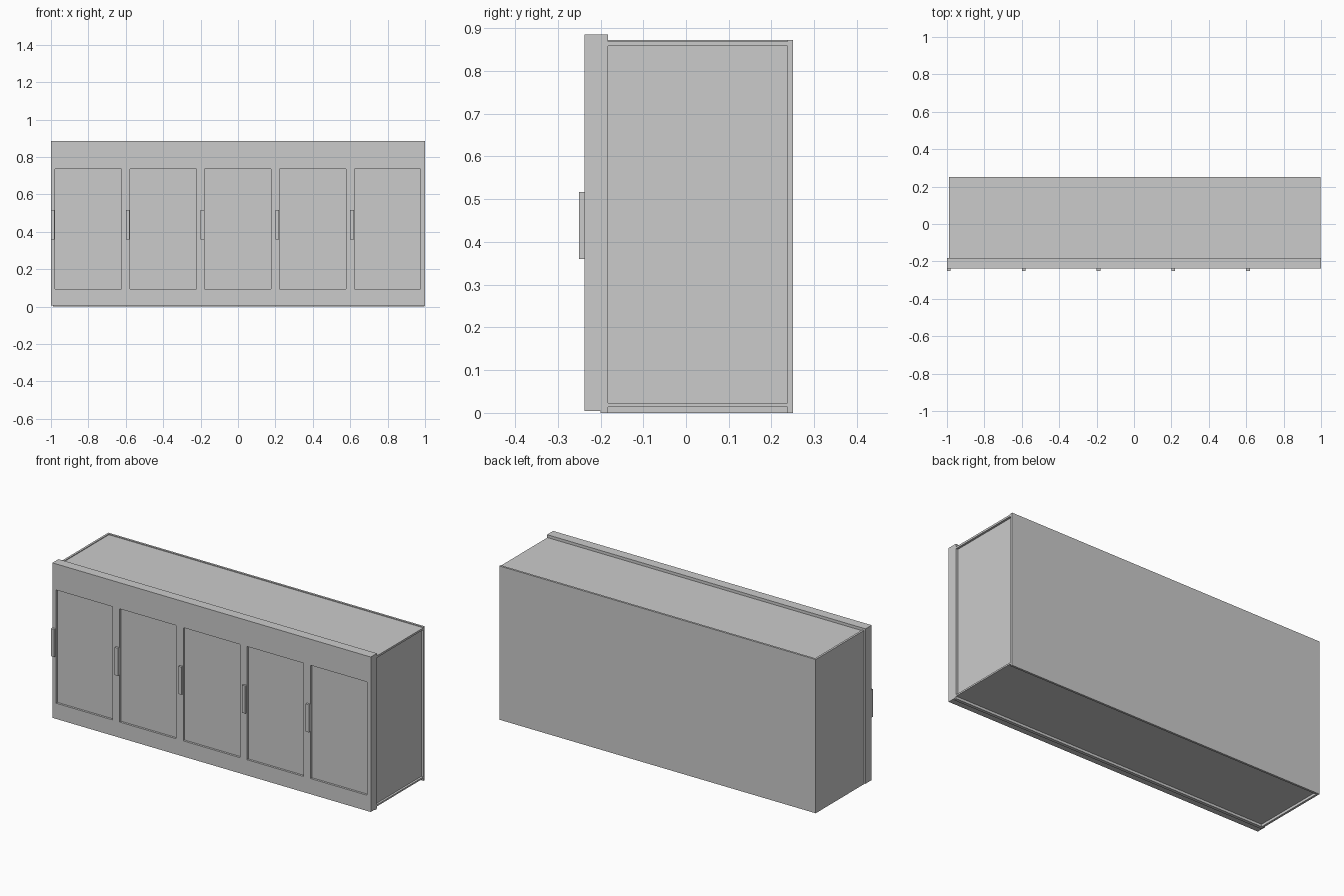
import bpy, bmesh
from mathutils import Vector

if "Cube" in bpy.data.objects:
    bpy.data.objects.remove(bpy.data.objects["Cube"])


def box(name, x, y, z):
    bm = bmesh.new()
    bmesh.ops.create_cube(bm, size=1)
    for v in bm.verts:
        v.co = Vector([a[0] + (a[1] - a[0]) * (c + 0.5) for a, c in zip((x, y, z), v.co)])
    me = bpy.data.meshes.new(name)
    bm.to_mesh(me)
    bm.free()
    ob = bpy.data.objects.new(name, me)
    bpy.context.collection.objects.link(ob)
    return ob


L, R = -0.99, 0.998       # carcass sides
F, S, B = -0.182, 0.238, 0.25  # front frame rear, back panel front, back

# Carcass boards
box("back_panel", (L, R), (S, B), (0, 0.873))
box("left_side", (L, L + 0.012), (F, S), (0, 0.873))
box("top_board", (L + 0.012, R), (F, S), (0.858, 0.869))
box("bottom_board", (L + 0.012, R), (F, S), (0.014, 0.023))
box("right_side", (R - 0.024, R - 0.012), (F, S), (0.023, 0.858))
box("bottom_lip", (L, R), (-0.2, F), (0, 0.014))

# Front slab with recessed door panels
front = box("front_frame", (-1, 1), (-0.237, F), (0.005, 0.885))
for i in range(5):
    x = -1 + 0.4 * i
    cut = box(f"door_recess_cutter_{i+1}", (x + 0.022, x + 0.377), (-0.3, -0.225), (0.094, 0.737))
    cut.hide_render = True
    cut.hide_set(True)
    mod = front.modifiers.new(f"door_recess_{i+1}", "BOOLEAN")
    mod.operation = "DIFFERENCE"
    mod.solver = "EXACT"
    mod.object = cut
    # Upright handle beside each door panel
    box(f"handle_{i+1}", (x, x + 0.02), (-0.25, -0.237), (0.36, 0.517))

# Apply the recesses and remove the cutters
bpy.context.view_layer.update()
deps = bpy.context.evaluated_depsgraph_get()
mesh = bpy.data.meshes.new_from_object(front.evaluated_get(deps))
front.modifiers.clear()
front.data = mesh
for ob in list(bpy.data.objects):
    if "cutter" in ob.name:
        bpy.data.objects.remove(ob)
